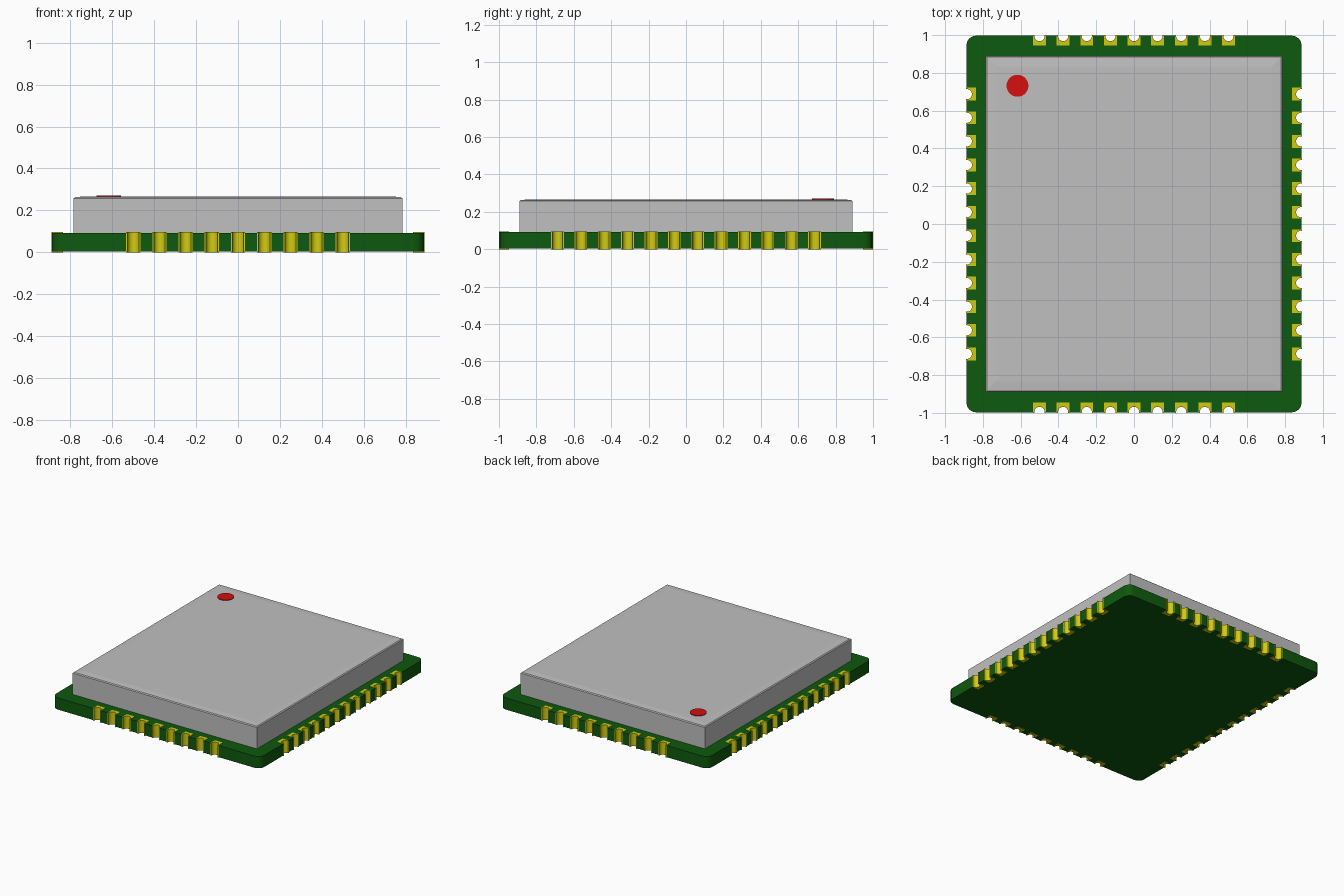
import bpy, bmesh, math
from mathutils import Matrix, Vector

cube = bpy.data.objects.get("Cube")
if cube:
    bpy.data.objects.remove(cube, do_unlink=True)


def material(name, rgb):
    m = bpy.data.materials.new(name)
    m.use_nodes = True
    m.diffuse_color = (*rgb, 1)
    bsdf = next(n for n in m.node_tree.nodes if n.type == 'BSDF_PRINCIPLED')
    bsdf.inputs["Base Color"].default_value = (*rgb, 1)
    return m


GREEN = material("board green", (0.0045, 0.10, 0.0045))
GOLD = material("pad gold", (0.64, 0.60, 0.006))
GREY = material("shield grey", (0.53, 0.53, 0.53))
RED = material("marker red", (0.66, 0.005, 0.005))


def prism(bm, outline, z0, z1):
    """Extrude a closed 2D outline from z0 to z1."""
    face = bm.faces.new([bm.verts.new((p[0], p[1], z0)) for p in outline])
    top = bmesh.ops.extrude_face_region(bm, geom=[face])["geom"]
    verts = [g for g in top if isinstance(g, bmesh.types.BMVert)]
    bmesh.ops.translate(bm, verts=verts, vec=(0, 0, z1 - z0))


def finish(bm, name, mat, smooth=True):
    bmesh.ops.recalc_face_normals(bm, faces=bm.faces)
    mesh = bpy.data.meshes.new(name)
    bm.to_mesh(mesh)
    bm.free()
    mesh.materials.append(mat)
    ob = bpy.data.objects.new(name, mesh)
    bpy.context.collection.objects.link(ob)
    if smooth:
        bpy.ops.object.select_all(action='DESELECT')
        ob.select_set(True)
        bpy.context.view_layer.objects.active = ob
        bpy.ops.object.shade_smooth_by_angle(angle=math.radians(28))
    return ob


HALF_X, HALF_Y = 0.89, 1.0
PROUD = 0.003                          # plating thickness outside the board
PITCH, PAD_W, PAD_D = 0.125, 0.034, 0.054
HOLE_R, HOLE_IN = 0.027, 0.005
CORNER = 0.05
# name, half length along the edge, distance from centre, pad count
SIDES = [("front", HALF_X, HALF_Y, 9), ("left", HALF_Y, HALF_X, 12),
         ("back", HALF_X, HALF_Y, 9), ("right", HALF_Y, HALF_X, 12)]

# Pad outline: a block with a round half hole in its outer edge
a = math.asin(HOLE_IN / HOLE_R)
arc = []
for i in range(15):
    t = math.pi + a - i * (math.pi + 2 * a) / 14
    arc.append((HOLE_R * math.cos(t), HOLE_IN + HOLE_R * math.sin(t)))
pad_shape = [(-PAD_W, 0)] + arc + [(PAD_W, 0), (PAD_W, PAD_D), (-PAD_W, PAD_D)]

# Walk round the edges, notching the board and adding pads
board_outline = []
for k, (side, half, dist, count) in enumerate(SIDES):
    rot = Matrix.Rotation(k * math.pi / 2, 2)
    pads = bmesh.new()
    for i in range(count):
        u = (i - (count - 1) / 2) * PITCH
        prism(pads, [rot @ Vector((u + x, -dist + y)) for x, y in pad_shape], 0, 0.096)
        w, d = PAD_W - PROUD, PAD_D - PROUD
        for x, y in ((-w, PROUD), (-w, d), (w, d), (w, PROUD)):
            board_outline.append(rot @ Vector((u + x, -dist + y)))
    finish(pads, side + "_edge_pads", GOLD)
    # rounded corner at the end of this edge
    cx, cy = half - PROUD - CORNER, -dist + PROUD + CORNER
    for i in range(5):
        t = -math.pi / 2 + i * math.pi / 8
        board_outline.append(rot @ Vector((cx + CORNER * math.cos(t),
                                           cy + CORNER * math.sin(t))))

bm = bmesh.new()
prism(bm, board_outline, PROUD, 0.093)
finish(bm, "circuit_board", GREEN)

# Metal shield: stacked rectangles with a small bevel and slightly raised lid
bm = bmesh.new()
rings = []
for inset, z in ((0, 0.09), (0, 0.257), (0.007, 0.263), (0.055, 0.267)):
    x, y = 0.785 - inset, 0.89 - inset
    rings.append([bm.verts.new((sx * x, sy * y, z))
                  for sx, sy in ((-1, -1), (1, -1), (1, 1), (-1, 1))])
for lo, hi in zip(rings, rings[1:]):
    for i in range(4):
        j = (i + 1) % 4
        bm.faces.new((lo[i], lo[j], hi[j], hi[i]))
bm.faces.new(rings[0][::-1])
bm.faces.new(rings[-1])
finish(bm, "shield_can", GREY, smooth=False)

# Pin one marker dot
bm = bmesh.new()
prism(bm, [(-0.617 + 0.058 * math.cos(i * math.pi / 16),
            0.732 + 0.058 * math.sin(i * math.pi / 16)) for i in range(32)], 0.265, 0.272)
finish(bm, "marker_dot", RED)
